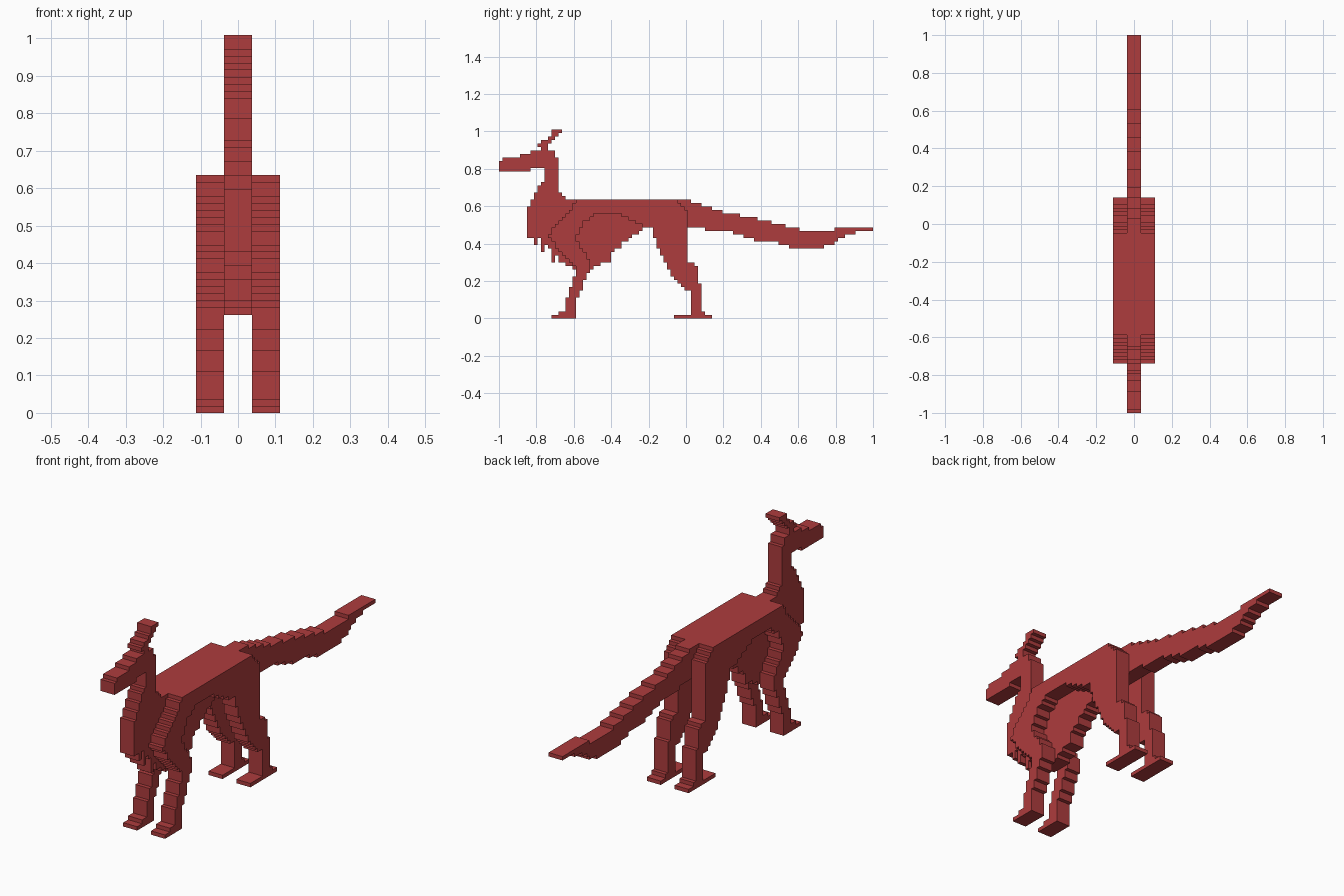
import bpy, bmesh

CELL = 2 / 107          # block size: 107 blocks along the length
ROWS = 54

red = bpy.data.materials.new("brick red")
red.diffuse_color = (0.42, 0.045, 0.047, 1)


def inside(y, z, poly):
    hit = False
    for (y0, z0), (y1, z1) in zip(poly, poly[1:] + poly[:1]):
        if (z0 > z) != (z1 > z) and y < y0 + (z - z0) * (y1 - y0) / (z1 - z0):
            hit = not hit
    return hit


def stepped_slab(name, outlines, x0, x1):
    """Fill the side outlines with square blocks, then extrude from x0 to x1."""
    bm = bmesh.new()
    verts = {}

    def vert(i, k):
        if (i, k) not in verts:
            verts[i, k] = bm.verts.new((x0, -1 + i * CELL, k * CELL))
        return verts[i, k]

    for i in range(107):
        for k in range(ROWS):
            y, z = -1 + (i + .5) * CELL, (k + .5) * CELL
            if any(inside(y, z, p) for p in outlines):
                bm.faces.new([vert(i, k), vert(i, k + 1), vert(i + 1, k + 1), vert(i + 1, k)])
    ext = bmesh.ops.extrude_face_region(bm, geom=bm.faces[:], use_keep_orig=True)
    for v in ext["geom"]:
        if isinstance(v, bmesh.types.BMVert):
            v.co.x = x1
    bmesh.ops.recalc_face_normals(bm, faces=bm.faces[:])
    bmesh.ops.dissolve_limit(bm, angle_limit=0.02, verts=bm.verts[:], edges=bm.edges[:])
    me = bpy.data.meshes.new(name)
    bm.to_mesh(me)
    bm.free()
    me.materials.append(red)
    ob = bpy.data.objects.new(name, me)
    bpy.context.collection.objects.link(ob)
    return ob


# head, crest, neck and shaggy chest down to the belly
head_and_trunk = [
    (-1, .84), (-.98, .86), (-.89, .868), (-.78, .905), (-.80, .915), (-.755, .955),
    (-.72, .985), (-.72, 1.01), (-.665, 1.01), (-.665, .99), (-.70, .965), (-.745, .915),
    (-.70, .885), (-.685, .83), (-.685, .68), (-.66, .65), (-.63, .635),
    (.01, .637), (.01, .487), (-.21, .487), (-.25, .46), (-.34, .40), (-.40, .34),
    (-.47, .28), (-.52, .262), (-.59, .262), (-.66, .30), (-.70, .34), (-.78, .42),
    (-.85, .435), (-.85, .58), (-.82, .647), (-.79, .70), (-.755, .73),
    (-.755, .805), (-.83, .805), (-.835, .79), (-1, .79)]


def tooth(y, z):
    return [(y - .01, z), (y + .01, z), (y + .01, .5), (y - .01, .5)]


# ragged fur hanging under chest and belly
fur = [tooth(-.804, .40), tooth(-.767, .36), tooth(-.71, .30), tooth(-.673, .30),
       tooth(-.50, .265), tooth(-.42, .30), tooth(-.35, .375)]

tail = [
    (-.02, .637), (.02, .632), (.09, .605), (.18, .575), (.34, .54), (.42, .525),
    (.53, .495), (.66, .467), (.77, .467), (.84, .487), (1.01, .487), (1.01, .467),
    (.92, .462), (.85, .44), (.80, .405), (.72, .375), (.58, .375), (.50, .40),
    (.36, .42), (.24, .465), (.10, .475), (.08, .487), (-.02, .487)]

# flank with shoulder, foreleg, arch, hind leg and feet
flank = [
    (-.58, .637), (-.61, .59), (-.71, .48), (-.735, .445), (-.67, .35), (-.585, .265),
    (-.62, .16), (-.64, .10), (-.655, .035), (-.72, .018), (-.72, 0), (-.59, 0),
    (-.59, .10), (-.55, .18), (-.52, .26), (-.515, .31), (-.55, .365), (-.595, .43),
    (-.55, .51), (-.48, .56), (-.36, .56), (-.25, .50), (-.18, .487), (-.165, .42),
    (-.13, .326), (-.096, .257), (-.048, .187), (.028, .14), (.028, .018),
    (-.065, .018), (-.065, 0), (.138, 0), (.138, .018), (.085, .035), (.075, .18),
    (.06, .267), (.04, .30), (.01, .30), (.01, .56), (-.06, .637)]

stepped_slab("head_body_and_tail", [head_and_trunk, tail] + fur, -2 * CELL, 2 * CELL)
for side, s in (("left", 1), ("right", -1)):
    stepped_slab(side + "_flank_and_legs", [flank], s * 2 * CELL, s * 6 * CELL)
